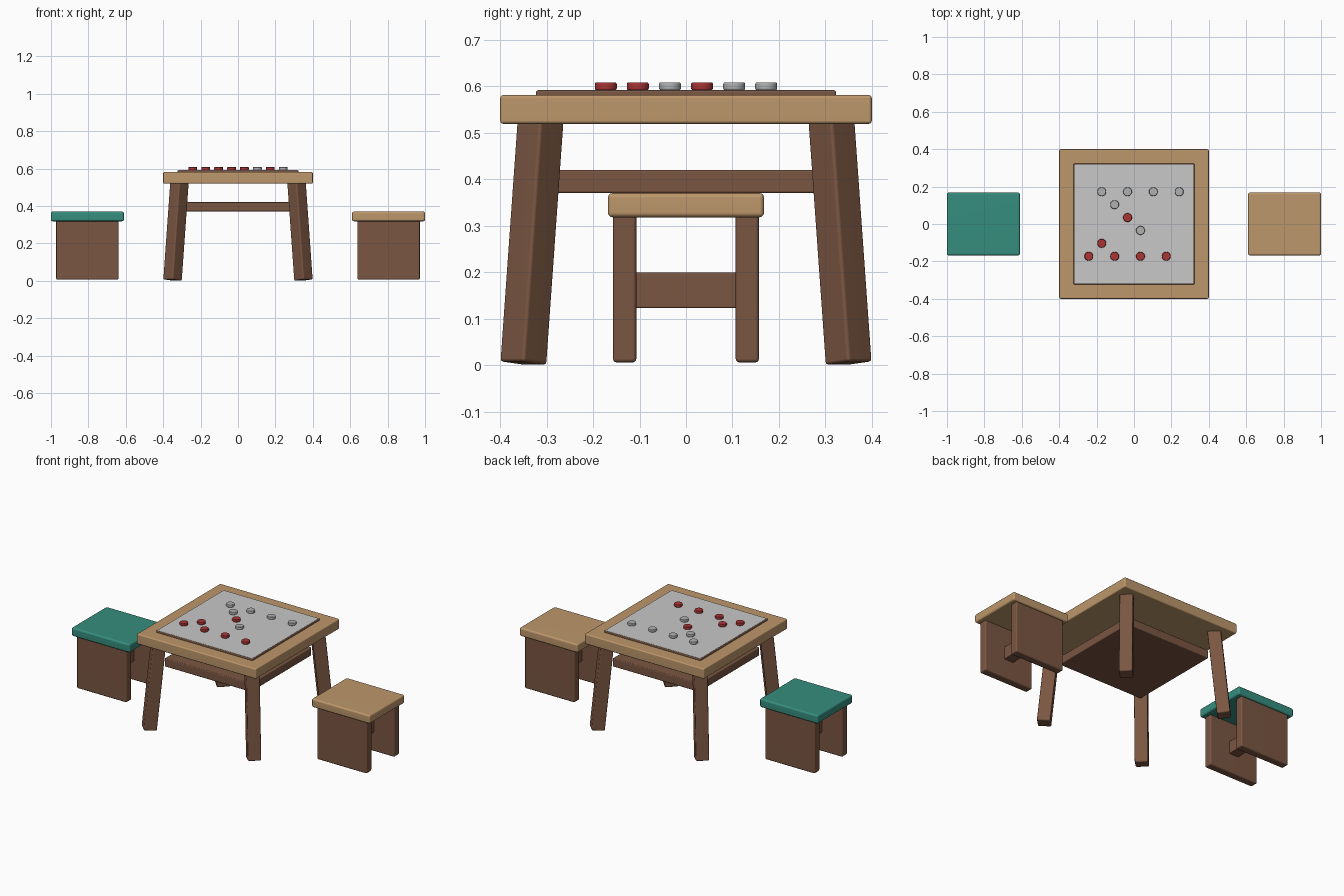
import bpy, bmesh
from math import radians, atan2
from mathutils import Matrix, Vector

cube = bpy.data.objects.get("Cube")
if cube:
    bpy.data.objects.remove(cube, do_unlink=True)


def material(name, r, g, b):
    m = bpy.data.materials.new(name)
    m.use_nodes = True
    m.diffuse_color = (r, g, b, 1)
    bsdf = next(n for n in m.node_tree.nodes if n.type == 'BSDF_PRINCIPLED')
    bsdf.inputs["Base Color"].default_value = (r, g, b, 1)
    bsdf.inputs["Roughness"].default_value = 0.7
    return m


light_wood = material("light wood", 0.51, 0.31, 0.147)
dark_wood = material("dark wood", 0.195, 0.093, 0.054)
teal = material("teal paint", 0.037, 0.27, 0.209)
board_grey = material("board grey", 0.58, 0.58, 0.58)
red = material("red piece", 0.40, 0.034, 0.034)
silver = material("silver piece", 0.43, 0.44, 0.43)


def finish(name, bm, mat, bevel_edges, bevel):
    """Round the given edges, then make a smooth-shaded object."""
    if bevel:
        bmesh.ops.bevel(bm, geom=bevel_edges, offset=bevel, segments=3,
                        profile=0.5, affect='EDGES', clamp_overlap=True)
    mesh = bpy.data.meshes.new(name)
    bm.to_mesh(mesh)
    bm.free()
    mesh.materials.append(mat)
    ob = bpy.data.objects.new(name, mesh)
    bpy.context.collection.objects.link(ob)
    bpy.ops.object.select_all(action='DESELECT')
    ob.select_set(True)
    bpy.context.view_layer.objects.active = ob
    bpy.ops.object.shade_smooth_by_angle(angle=radians(40))
    if bevel:
        ob.modifiers.new("Weighted normals", 'WEIGHTED_NORMAL').keep_sharp = True
    return ob


def box(name, size, centre, mat, bevel=0.007):
    bm = bmesh.new()
    bmesh.ops.create_cube(bm, size=1)
    bmesh.ops.scale(bm, vec=size, verts=bm.verts)
    ob = finish(name, bm, mat, bm.edges[:], bevel)
    ob.location = centre
    return ob


def disc(name, radius, height, centre, mat):
    bm = bmesh.new()
    bmesh.ops.create_cone(bm, cap_ends=True, segments=32, radius1=radius,
                          radius2=radius, depth=height)
    rims = [e for e in bm.edges if abs(e.verts[0].co.z - e.verts[1].co.z) < 1e-5]
    ob = finish(name, bm, mat, rims, 0.004)
    ob.location = centre
    return ob


# Table top, game board and lower shelf
box("table_top", (0.8, 0.8, 0.062), (0, 0, 0.55), light_wood)
box("board_base", (0.646, 0.646, 0.03), (0, 0, 0.576), dark_wood, 0.005)
box("board_surface", (0.638, 0.638, 0.002), (0, 0, 0.591), board_grey, 0)
box("shelf", (0.58, 0.58, 0.05), (0, 0, 0.395), dark_wood, 0.005)

# Splayed legs, turned to face the corners
lean, length = 0.1, 0.54
for side, sx in (("left", 1), ("right", -1)):
    for end, sy in (("front", -1), ("back", 1)):
        turn = (Matrix.Rotation(atan2(sy, sx), 4, 'Z')
                @ Matrix.Rotation(-lean, 4, 'Y'))
        foot = Vector((0.35 * sx, 0.35 * sy, 0.004))
        leg = box(f"table_leg_{end}_{side}", (0.074, 0.074, length), (0, 0, 0), dark_wood)
        leg.matrix_world = (Matrix.Translation(foot) @ turn
                            @ Matrix.Translation((0, 0, length / 2)))

# Stools
for side, sx, paint in (("left", 1, light_wood), ("right", -1, teal)):
    x = 0.805 * sx
    box(f"stool_seat_{side}", (0.39, 0.336, 0.052), (x, 0, 0.344), paint, 0.01)
    for end, sy in (("front", -1), ("back", 1)):
        box(f"stool_panel_{end}_{side}", (0.334, 0.05, 0.325),
            (x, 0.132 * sy, 0.168), dark_wood, 0.008)
    box(f"stool_stretcher_{side}", (0.065, 0.24, 0.077), (x, 0, 0.161), dark_wood, 0.004)

# Playing pieces, as column and row on the board squares
square = 0.069
silver_cells = [(-3, 2), (-1, 2), (1, 2), (3, 2), (-2, 1), (0, -1)]
red_cells = [(-4, -3), (-2, -3), (0, -3), (2, -3), (-3, -2), (-1, 0)]
for label, cells, mat in (("silver", silver_cells, silver), ("red", red_cells, red)):
    for i, (col, row) in enumerate(cells):
        disc(f"{label}_piece_{i + 1}", 0.0235, 0.017,
             ((col + 0.5) * square, (row + 0.5) * square, 0.6), mat)
